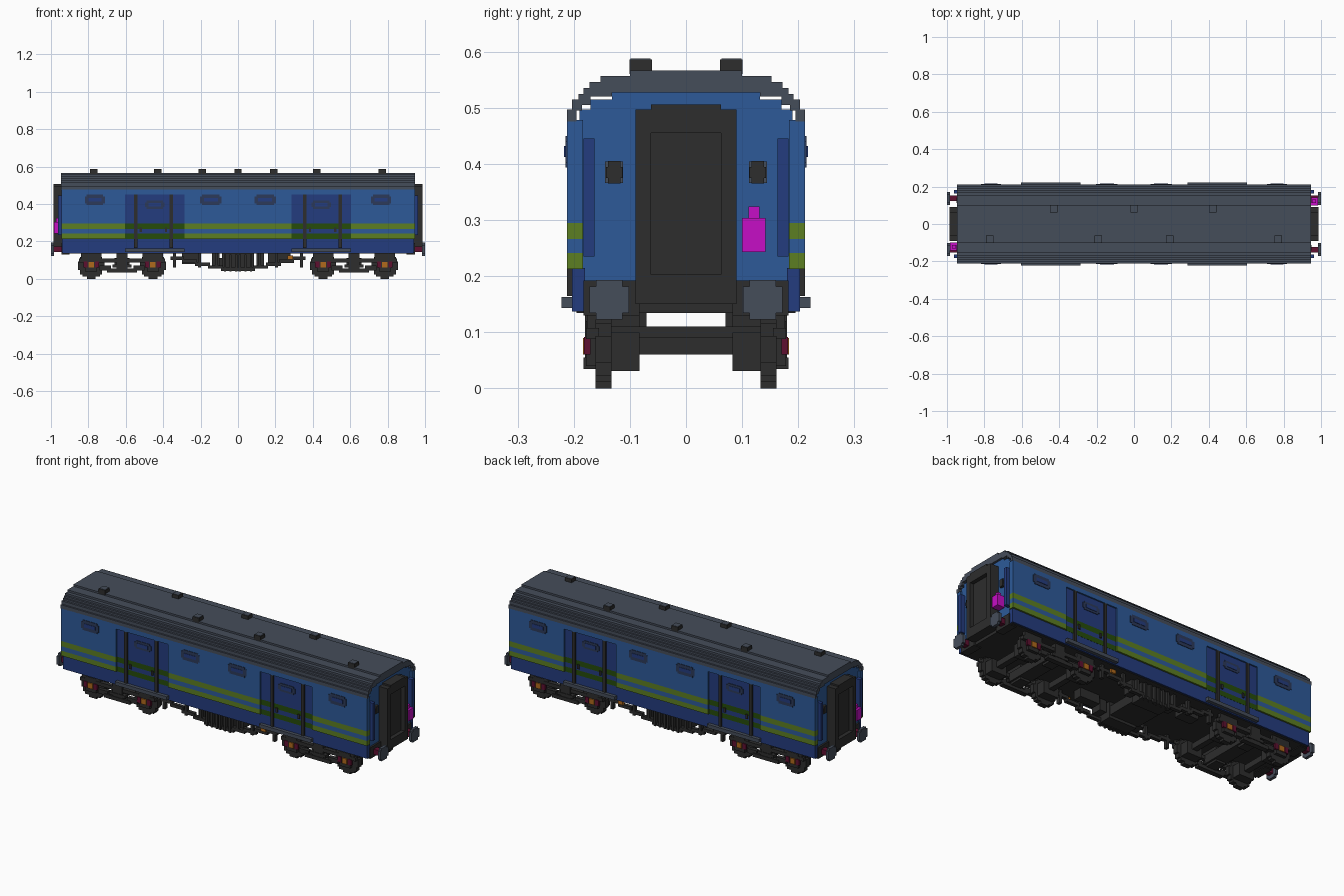
import bpy, bmesh, math

if "Cube" in bpy.data.objects:
    bpy.data.objects.remove(bpy.data.objects["Cube"], do_unlink=True)


def lin(h):
    c = [int(h[i:i + 2], 16) / 255 for i in (0, 2, 4)]
    return [v / 12.92 if v <= 0.04045 else ((v + 0.055) / 1.055) ** 2.4 for v in c] + [1.0]


MATS = {}
for name, code in [("blue", "2D5A99"), ("dark_blue", "243C7E"), ("green", "5C7E22"),
                   ("dark_green", "264C0A"), ("slate", "454D5A"), ("black", "2D2D2D"),
                   ("window_slate", "2C3A5A"), ("magenta", "C60FC6"),
                   ("orange", "B06A1C"), ("dark_red", "5E1030")]:
    m = bpy.data.materials.new(name)
    m.use_nodes = True
    m.diffuse_color = lin(code)
    m.node_tree.nodes["Principled BSDF"].inputs["Base Color"].default_value = lin(code)
    MATS[name] = m


def finish(name, bm, mats):
    bmesh.ops.recalc_face_normals(bm, faces=bm.faces)
    me = bpy.data.meshes.new(name)
    bm.to_mesh(me)
    bm.free()
    for n in mats:
        me.materials.append(MATS[n])
    ob = bpy.data.objects.new(name, me)
    bpy.context.collection.objects.link(ob)
    return ob


def part(name, boxes):
    """One object from boxes (x0, x1, y0, y1, z0, z1, material)."""
    bm = bmesh.new()
    mats = []
    for x0, x1, y0, y1, z0, z1, mat in boxes:
        if mat not in mats:
            mats.append(mat)
        geo = bmesh.ops.create_cube(bm, size=1)["verts"]
        for v in geo:
            v.co = (x1 if v.co.x > 0 else x0, y1 if v.co.y > 0 else y0, z1 if v.co.z > 0 else z0)
        for f in {f for v in geo for f in v.link_faces}:
            f.material_index = mats.index(mat)
    return finish(name, bm, mats)


def mx(boxes):
    return boxes + [(-b[1], -b[0]) + tuple(b[2:]) for b in boxes]


def my(boxes):
    return boxes + [(b[0], b[1], -b[3], -b[2]) + tuple(b[4:]) for b in boxes]


def disc(axis, centre, r, half, mat, step=0.0117):
    """Stepped disc made of horizontal slabs; axis is its thin direction."""
    x, y, z = centre
    n = round(r / step)
    out = []
    for i in range(-n, n):
        w = max(step, round(math.sqrt(max(r * r - ((i + 0.5) * step) ** 2, 0)) / step) * step)
        hx, hy = (half, w) if axis == "x" else (w, half)
        out.append((x - hx, x + hx, y - hy, y + hy, z + i * step, z + (i + 1) * step, mat))
    return out


# Body core, floor and lower skirts
part("body_core", [(-.935, .935, -.19, .19, .15, .497, "blue"),
                   (-.935, .935, -.17, .17, .497, .515, "blue"),
                   (-.935, .935, -.132, .132, .515, .53, "blue")])
part("floor", [(-.935, .935, -.195, .195, .134, .15, "black")])
part("lower_skirts", my([(-.94, .94, .18, .203, .137, .215, "dark_blue")]))

# Side walls with stripes, split around the door bays
BANDS = [(.213, .241, "green"), (.241, .266, "blue"), (.266, .295, "green"), (.295, .478, "blue")]
walls = []
for x0, x1 in [(-.945, -.605), (-.285, .285), (.605, .945)]:
    walls += [(x0, x1, .184, .212, a, b, m) for a, b, m in BANDS]
walls += mx([(.285, .605, .184, .212, .452, .478, "blue")])
part("side_walls", my(walls))

# Doors, posts and sills
DOOR = [(.213, .241, "dark_green"), (.241, .266, "dark_blue"),
        (.266, .295, "dark_green"), (.295, .452, "dark_blue")]
part("doors", my(mx([(.285, .605, .184, .204, a, b, m) for a, b, m in DOOR])))
part("door_posts", my(mx([(x - .009, x + .009, .2, .212, .165, .452, "black") for x in (.357, .547)])))
part("door_sills", my(mx([(.285, .605, .19, .222, .143, .163, "slate")])))
part("door_handles", my(mx([(x - .006, x + .006, .2, .21, .25, .275, "black") for x in (.385, .52)])))


# Windows with notched corners
def window(x, z, y, hw, hh):
    return [(x - hw, x + hw, y - .004, y + .003, z - hh + .009, z + hh - .009, "window_slate"),
            (x - hw + .01, x + hw - .01, y - .004, y + .003, z - hh, z + hh, "window_slate"),
            (x - hw + .02, x + hw - .02, y, y + .005, z - .01, z + .01, "dark_blue")]


part("side_windows", my(mx(window(.145, .422, .212, .057, .028) + window(.765, .422, .212, .054, .028))))
part("door_windows", my(mx(window(.445, .396, .204, .053, .022))))

# Stepped roof shell extruded along the carriage
outer = [(.212, .476), (.212, .497), (.203, .497), (.203, .515), (.192, .515), (.192, .525), (.183, .525),
         (.183, .535), (.172, .535), (.172, .546), (.152, .546), (.152, .557), (.1, .557), (.1, .567)]
inner = [(.132, .527), (.132, .52), (.17, .52), (.17, .505), (.185, .505), (.185, .495), (.195, .495), (.195, .476)]
loop = outer + [(-y, z) for y, z in reversed(outer)] + [(-y, z) for y, z in reversed(inner)] + inner
bm = bmesh.new()
face = bm.faces.new([bm.verts.new((-.947, y, z)) for y, z in loop])
ext = bmesh.ops.extrude_face_region(bm, geom=[face])["geom"]
bmesh.ops.translate(bm, vec=(1.894, 0, 0), verts=[v for v in ext if isinstance(v, bmesh.types.BMVert)])
finish("roof", bm, ["slate"])

# Roof vents alternate between the two sides
vents = []
for x, s in [(-.77, -1), (-.43, 1), (-.19, -1), (0, 1), (.19, -1), (.42, 1), (.77, -1)]:
    y = .081 * s
    vents += [(x - .02, x + .02, y - .02, y + .02, .56, .586, "black"),
              (x - .018, x + .018, y - .018, y + .018, .58, .588, "slate")]
part("roof_vents", vents)

# End gangways: frame around a recessed door
part("gangways", mx(my([(.93, .987, .062, .09, .15, .497, "black")]) + [
    (.93, .987, -.062, .062, .15, .203, "black"),
    (.93, .987, -.062, .062, .455, .506, "black"),
    (.93, .965, -.062, .062, .203, .455, "black")]))

# End fittings: grab bars, brackets and tail lamps
part("end_bars", mx(my([(.935, .962, .163, .183, .235, .445, "dark_blue")])))
part("lamp_brackets", mx(my([(.93, .95, .117, .139, .365, .405, "black"),
                             (.93, .948, .113, .143, .375, .395, "black"),
                             (.93, .945, .112, .144, .366, .404, "slate")])))
lamp = [(.94, .985, .1, .142, .243, .304, "magenta"), (.952, .972, .111, .131, .304, .324, "magenta")]
part("tail_lamps", lamp + [(-b[1], -b[0], -b[3], -b[2]) + b[4:] for b in lamp])

# Buffers and buffer beams
part("buffer_beams", mx(my([(.9, .945, .083, .183, .13, .192, "black")])))
part("buffers", mx(my(disc("x", (.992, .137, .158), .035, .008, "slate") +
                      [(.94, .985, .122, .152, .143, .173, "dark_red")])))

# Bogies
WHEELS = [.455, .785]
wheels, boxes_, frames = [], [], []
for x in WHEELS:
    wheels += disc("y", (x, .147, .07), .07, .014, "black")
    boxes_ += [(x - .032, x + .032, .15, .178, .04, .12, "black"),
               (x - .015, x + .015, .17, .184, .06, .09, "orange"),
               (x - .042, x - .02, .17, .182, .06, .092, "dark_red"),
               (x + .02, x + .042, .17, .182, .06, .092, "dark_red")]
    frames += [(x - .055, x + .055, .16, .176, .095, .135, "black"),
               (x - .045, x + .045, .083, .135, .031, .1, "black")]
frames += [(.39, .85, .155, .178, .088, .108, "black"),
           (.54, .70, .155, .183, .035, .055, "black"),
           (.57, .67, .155, .183, .06, .076, "black"),
           (.5, .56, .155, .178, .045, .07, "black"),
           (.68, .74, .155, .178, .045, .07, "black"),
           (.59, .65, .083, .18, .05, .135, "black")]
part("wheels", mx(my(wheels)))
part("axle_boxes", mx(my(boxes_)))
part("bogie_frames", mx(my(frames)))
part("axles", mx([(x - .016, x + .016, -.15, .15, .06, .092, "black") for x in WHEELS] +
                 [(.58, .66, -.16, .16, .062, .11, "black")]))

# Underframe trusses and equipment between the bogies
truss = [(.29, .36, .1, .118), (.22, .30, .085, .103), (.15, .23, .068, .086),
         (.08, .16, .055, .072), (0, .09, .042, .06)]
under = [(a, b, .15, .17, c, d, "black") for a, b, c, d in truss]
under += [(x - .008, x + .008, .15, .17, .06, .136, "black") for x in (.115, .205, .34)]
under += [(.0, .085, .085, .16, .045, .136, "black"), (.1, .14, .09, .15, .07, .136, "black")]
under += [(x - .006, x + .006, .155, .176, .04, .13, "black") for x in (.01, .04, .07)]
part("underframe", mx(my(under)))
part("equipment", [(-.1, .08, -.09, .09, .06, .11, "black"),
                   (.16, .28, -.12, -.07, .085, .136, "black"),
                   (-.3, -.2, .07, .13, .08, .136, "black")])
part("valve_tags", my([(.265, .295, .165, .18, .104, .124, "orange")]))
